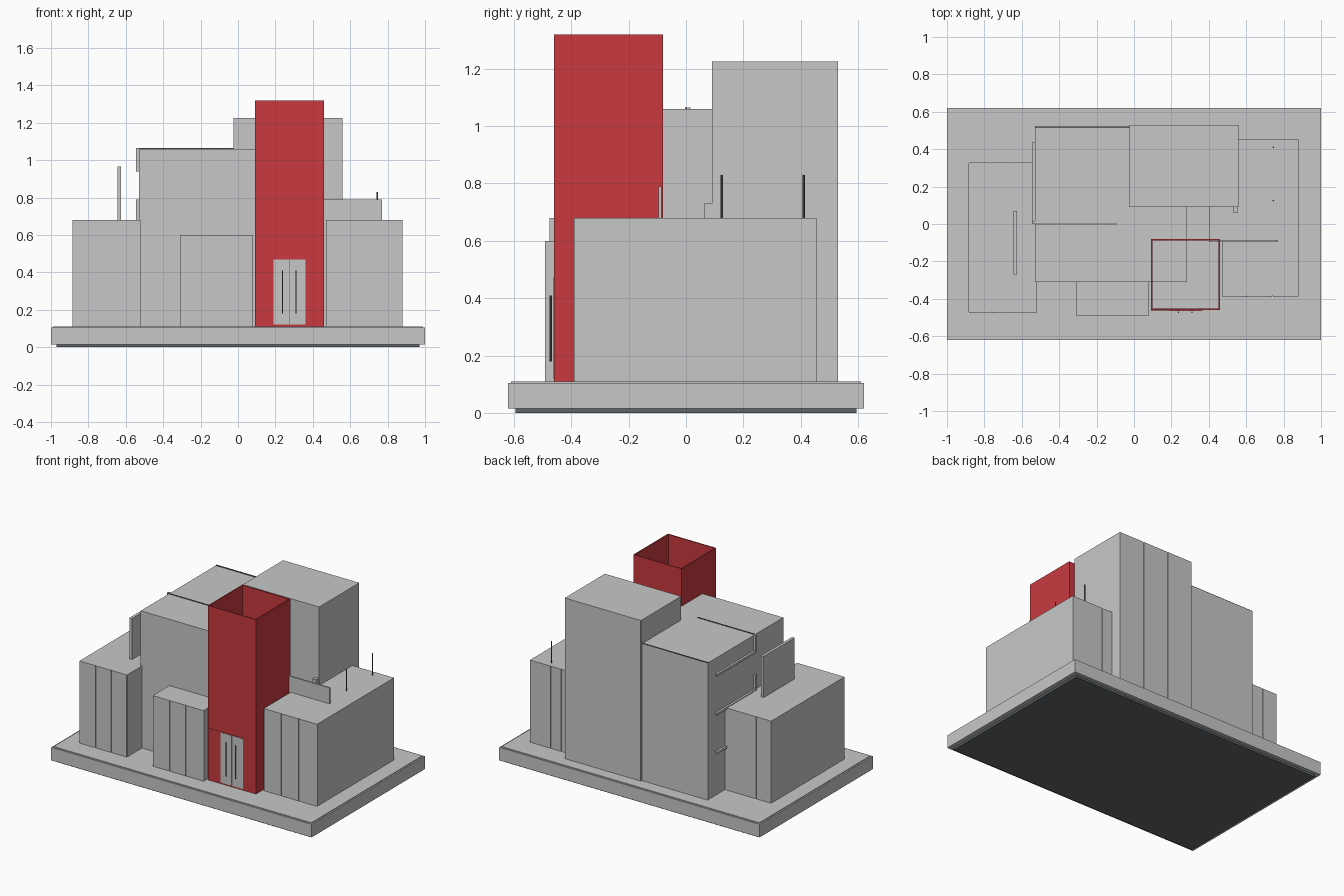
import bpy
import bmesh

cube = bpy.data.objects.get("Cube")
if cube:
    bpy.data.objects.remove(cube, do_unlink=True)


def material(name, rgb):
    m = bpy.data.materials.new(name)
    m.use_nodes = True
    m.diffuse_color = (*rgb, 1)
    m.node_tree.nodes["Principled BSDF"].inputs["Base Color"].default_value = (*rgb, 1)
    return m


GREY = material("light grey", (0.57, 0.575, 0.58))
RED = material("red", (0.58, 0.042, 0.05))
DARK = material("dark grey", (0.12, 0.13, 0.14))


def finish(name, bm, mat):
    me = bpy.data.meshes.new(name)
    bm.to_mesh(me)
    bm.free()
    me.materials.append(mat)
    ob = bpy.data.objects.new(name, me)
    bpy.context.collection.objects.link(ob)
    return ob


def box(name, xs, ys, zs, mat=GREY):
    """Box between the given low and high bounds."""
    bm = bmesh.new()
    bmesh.ops.create_cube(bm, size=1)
    for v in bm.verts:
        v.co = [r[0] if c < 0 else r[1] for c, r in zip(v.co, (xs, ys, zs))]
    return finish(name, bm, mat)


def panels(name, edges, y, side, top):
    """Thin cladding panels with narrow joints; side is -1 front, 1 back."""
    for i, (a, b) in enumerate(zip(edges, edges[1:])):
        box(f"{name}_{i + 1}", (a + 0.002, b - 0.002),
            sorted((y, y + side * 0.004)), (FLOOR, top))


def rod(name, x, y, z0, z1, radius=0.004):
    bm = bmesh.new()
    bmesh.ops.create_cone(bm, cap_ends=True, segments=10, radius1=radius,
                          radius2=radius, depth=z1 - z0)
    bmesh.ops.translate(bm, verts=bm.verts, vec=(x, y, (z0 + z1) / 2))
    return finish(name, bm, DARK)


FLOOR = 0.11
LOW = 0.68

# Plinth
box("plinth_foot", (-0.97, 0.97), (-0.595, 0.595), (0, 0.016), DARK)
box("plinth", (-1, 1), (-0.62, 0.62), (0.015, 0.105))
box("plinth_top", (-0.99, 0.99), (-0.61, 0.61), (0.1, FLOOR))

# Building volumes
box("left_wing", (-0.885, -0.52), (-0.471, 0.326), (FLOOR, LOW))
box("main_hall", (-0.53, 0.28), (-0.31, 0.516), (FLOOR, 1.06))
box("rear_tower", (-0.025, 0.56), (0.09, 0.526), (FLOOR, 1.225))
box("front_annex", (-0.31, 0.08), (-0.488, -0.3), (FLOOR, 0.6))
box("right_wing_front", (0.47, 0.88), (-0.386, -0.09), (FLOOR, LOW))
box("right_wing_back", (0.40, 0.88), (-0.09, 0.451), (FLOOR, LOW))

# Cladding panels
panels("left_front_panel", (-0.885, -0.76, -0.64, -0.52), -0.471, -1, LOW)
panels("left_back_panel", (-0.885, -0.77, -0.65, -0.53), 0.326, 1, LOW)
panels("annex_panel", (-0.31, -0.18, -0.055, 0.08), -0.488, -1, 0.6)
panels("right_front_panel", (0.47, 0.605, 0.74, 0.88), -0.386, -1, LOW)
panels("right_back_panel", (0.56, 0.64, 0.72, 0.88), 0.451, 1, LOW)
panels("rear_tower_panel", (-0.025, 0.17, 0.365, 0.56), 0.526, 1, 1.225)
panels("hall_back_panel", (-0.53, -0.025), 0.516, 1, 1.06)

# Hollow red tower, open at the top
X0, X1, Y0, Y1, T = 0.09, 0.46, -0.46, -0.08, 0.008
bm = bmesh.new()
rings = []
for inset in (0, T):
    for z in (FLOOR, 1.32):
        rings.append([bm.verts.new((x, y, z)) for x, y in (
            (X0 + inset, Y0 + inset), (X1 - inset, Y0 + inset),
            (X1 - inset, Y1 - inset), (X0 + inset, Y1 - inset))])
ob, ot, ib, it = rings
for lower, upper in ((ob, ot), (ot, it), (it, ib), (ib, ob)):
    for i in range(4):
        j = (i + 1) % 4
        bm.faces.new((lower[i], lower[j], upper[j], upper[i]))
bmesh.ops.recalc_face_normals(bm, faces=bm.faces)
finish("red_tower", bm, RED)

# Entrance
box("entrance_lintel", (X0, 0.365), (Y0 - 0.002, Y0), (0.468, 0.472), RED)
for name, a, b, grip in (("left", 0.277, 0.362, 0.31), ("right", 0.19, 0.275, 0.238)):
    box(name + "_door", (a, b), (Y0 - 0.004, Y0 + 0.001), (0.12, 0.468))
    rod(name + "_door_handle", grip, Y0 - 0.011, 0.18, 0.41)

# Roof walls and details
box("left_fin_wall", (-0.645, -0.625), (-0.27, 0.07), (LOW, 0.965))
box("right_roof_wall", (0.40, 0.77), (-0.095, -0.085), (FLOOR, 0.79))
box("roof_vent", (0.53, 0.555), (0.062, 0.09), (LOW, 0.73))
box("hall_roof_seam", (-0.53, -0.09), (-0.003, 0.003), (1.06, 1.064), DARK)
box("hall_roof_edge", (-0.53, -0.025), (0.512, 0.52), (1.058, 1.064), DARK)
for i, y in enumerate((0.125, 0.41)):
    rod(f"antenna_{i + 1}", 0.745, y, LOW, 0.83)

# Pipes on the side of the hall
SIDE = (-0.545, -0.53)
for i, z in enumerate((0.94, 0.67, 0.40)):
    box(f"side_pipe_{i + 1}", SIDE, (0, 0.435), (z, z + 0.015))
box("side_pipe_upper_riser", SIDE, (0, 0.015), (0.94, 1.064))
box("side_pipe_lower_riser", SIDE, (0, 0.015), (0.67, 0.79))
